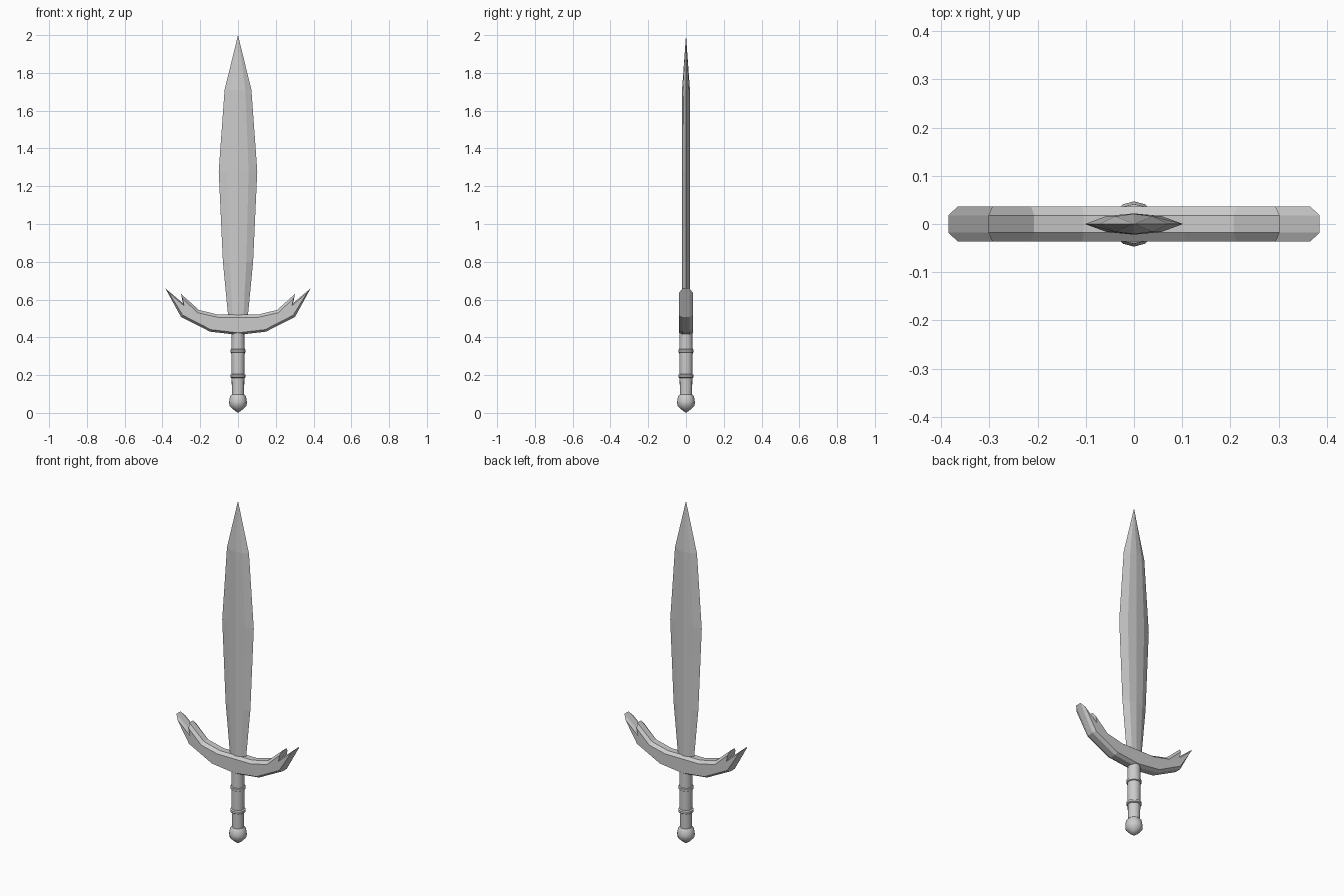
import bpy, bmesh, math

if "Cube" in bpy.data.objects:
    bpy.data.objects.remove(bpy.data.objects["Cube"])


def make_object(name, bm, smooth=False):
    bmesh.ops.recalc_face_normals(bm, faces=bm.faces)
    mesh = bpy.data.meshes.new(name)
    bm.to_mesh(mesh)
    bm.free()
    ob = bpy.data.objects.new(name, mesh)
    bpy.context.collection.objects.link(ob)
    if smooth:
        bpy.ops.object.select_all(action='DESELECT')
        ob.select_set(True)
        bpy.context.view_layer.objects.active = ob
        bpy.ops.object.shade_smooth_by_angle(angle=math.radians(40))
    return ob


def loft(bm, loops, cap_start=True, cap_end=True):
    rings = [[bm.verts.new(p) for p in loop] for loop in loops]
    n = len(rings[0])
    for a, b in zip(rings, rings[1:]):
        for i in range(n):
            j = (i + 1) % n
            bm.faces.new((a[i], a[j], b[j], b[i]))
    if cap_start:
        bm.faces.new(rings[0])
    if cap_end:
        bm.faces.new(rings[-1])
    return rings


def lathe(name, profile, sides):
    bm = bmesh.new()
    loops = [[(r * math.cos(2 * math.pi * i / sides),
               r * math.sin(2 * math.pi * i / sides), z) for i in range(sides)]
             for r, z in profile]
    loft(bm, loops)
    bmesh.ops.remove_doubles(bm, verts=bm.verts, dist=0.0005)
    return make_object(name, bm, True)


# Blade: flattened eight-sided section, widest above the middle, ending in a point
def blade_section(w, t, z):
    m = 0.55 * w
    s = 0.76 * t
    return [(w, 0, z), (m, s, z), (0, t, z), (-m, s, z),
            (-w, 0, z), (-m, -s, z), (0, -t, z), (m, -s, z)]


bm = bmesh.new()
rings = loft(bm, [blade_section(w, t, z) for w, t, z in (
    (0.045, 0.022, 0.45), (0.053, 0.022, 0.52), (0.08, 0.022, 0.80),
    (0.102, 0.022, 1.28), (0.071, 0.021, 1.71))], cap_end=False)
tip = bm.verts.new((0, 0, 2.0))
last = rings[-1]
for i in range(8):
    bm.faces.new((last[i], last[(i + 1) % 8], tip))
make_object("blade", bm)

# Crossguard: mirrored outline with chamfered front and back, forked ends
outer = [(0.148, 0.43), (0.302, 0.508), (0.385, 0.66), (0.291, 0.58),
         (0.302, 0.63), (0.207, 0.545), (0.105, 0.52)]
inner = [(0.144, 0.441), (0.292, 0.517), (0.366, 0.636), (0.286, 0.567),
         (0.294, 0.606), (0.213, 0.53), (0.107, 0.506)]


def guard_outline(half, bottom, y):
    pts = [(0, bottom)] + half + [(-x, z) for x, z in reversed(half)]
    return [(x, y, z) for x, z in pts]


bm = bmesh.new()
loft(bm, [guard_outline(inner, 0.424, -0.036), guard_outline(outer, 0.413, -0.018),
          guard_outline(outer, 0.413, 0.018), guard_outline(inner, 0.424, 0.036)])
make_object("crossguard", bm)

# Grip with two raised bands
lathe("grip", [(0.032, 0.09), (0.034, 0.20), (0.036, 0.33), (0.033, 0.44)], 16)
for k, z in enumerate((0.195, 0.328)):
    lathe(f"grip_band_{k + 1}", [(0.033, z - 0.011), (0.041, z - 0.006),
                                 (0.041, z + 0.006), (0.033, z + 0.011)], 16)

# Pommel: rounded knob with a blunt point
lathe("pommel", [(0.0, 0.0), (0.025, 0.018), (0.046, 0.04), (0.047, 0.06),
                 (0.042, 0.088), (0.028, 0.102)], 12)
